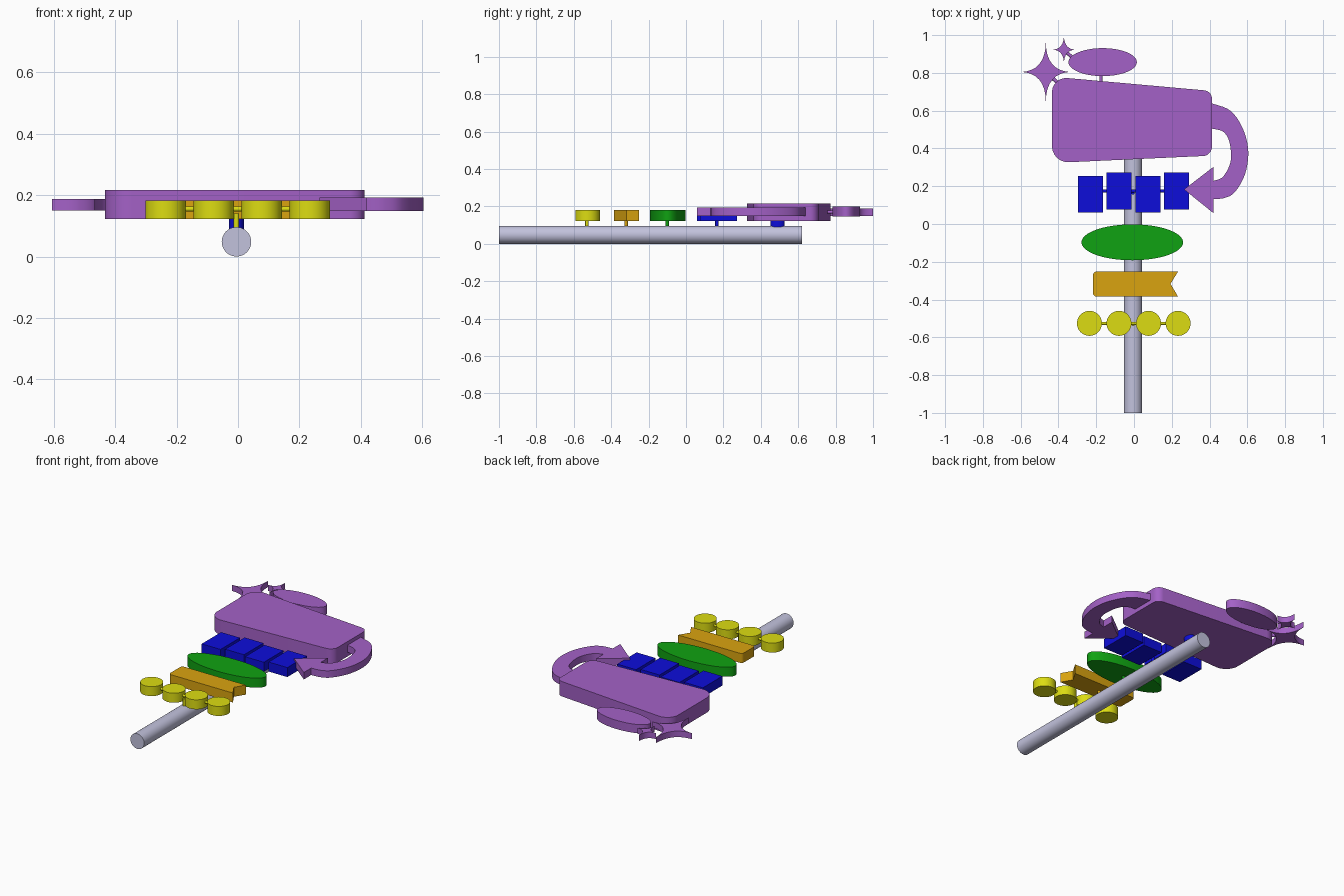
import bpy, bmesh, math
from mathutils import Vector

if "Cube" in bpy.data.objects:
    bpy.data.objects.remove(bpy.data.objects["Cube"])


def material(name, color):
    m = bpy.data.materials.new(name)
    m.diffuse_color = (*color, 1)
    m.use_nodes = True
    m.node_tree.nodes["Principled BSDF"].inputs["Base Color"].default_value = m.diffuse_color
    return m


YELLOW = material("yellow", (0.72, 0.72, 0.006))
ORANGE = material("orange", (0.70, 0.37, 0.005))
GREEN = material("green", (0.005, 0.36, 0.006))
BLUE = material("blue", (0.004, 0.004, 0.70))
PURPLE = material("purple", (0.37, 0.12, 0.57))
SILVER = material("silver", (0.54, 0.54, 0.72))


def finish(bm, name, mat):
    bmesh.ops.recalc_face_normals(bm, faces=bm.faces)
    me = bpy.data.meshes.new(name)
    bm.to_mesh(me)
    bm.free()
    ob = bpy.data.objects.new(name, me)
    bpy.context.collection.objects.link(ob)
    me.materials.append(mat)
    bpy.context.view_layer.objects.active = ob
    ob.select_set(True)
    bpy.ops.object.shade_smooth_by_angle(angle=math.radians(30))
    ob.select_set(False)
    return ob


def plate(name, pts, z0, z1, mat):
    bm = bmesh.new()
    face = bm.faces.new([bm.verts.new((x, y, z0)) for x, y in pts])
    ext = bmesh.ops.extrude_face_region(bm, geom=[face], use_keep_orig=True)
    top = [v for v in ext["geom"] if isinstance(v, bmesh.types.BMVert)]
    bmesh.ops.translate(bm, verts=top, vec=(0, 0, z1 - z0))
    return finish(bm, name, mat)


def rod(name, a, b, r, mat, segs=16):
    a, b = Vector(a), Vector(b)
    bm = bmesh.new()
    bmesh.ops.create_cone(bm, cap_ends=True, segments=segs, radius1=r, radius2=r, depth=(b - a).length)
    bm.transform((b - a).to_track_quat('Z', 'Y').to_matrix().to_4x4())
    bmesh.ops.translate(bm, verts=bm.verts, vec=(a + b) / 2)
    return finish(bm, name, mat)


def ellipse(cx, cy, rx, ry, n=64, power=1):
    # power 1 gives an ellipse, a high power gives a concave four-point star
    pts = []
    for i in range(n):
        c, s = math.cos(2 * math.pi * i / n), math.sin(2 * math.pi * i / n)
        pts.append((cx + rx * math.copysign(abs(c) ** power, c),
                    cy + ry * math.copysign(abs(s) ** power, s)))
    return pts


def rounded(corners, radii, n=8):
    out = []
    for i, r in enumerate(radii):
        p = Vector(corners[i])
        if r == 0:
            out.append(tuple(p))
            continue
        u = (Vector(corners[i - 1]) - p).normalized()
        v = (Vector(corners[(i + 1) % len(corners)]) - p).normalized()
        half = u.angle(v) / 2
        c = p + (u + v).normalized() * r / math.sin(half)
        d0 = p + u * r / math.tan(half) - c
        d1 = p + v * r / math.tan(half) - c
        for k in range(n + 1):
            d = d0.lerp(d1, k / n).normalized() * r
            out.append(tuple(c + d))
    return out


def spline(pts, n=5):
    # Catmull-Rom curve through the points
    p = [Vector(q) for q in pts]
    p = [2 * p[0] - p[1]] + p + [2 * p[-1] - p[-2]]
    out = []
    for i in range(1, len(p) - 2):
        a, b, c, d = p[i - 1:i + 3]
        for k in range(n):
            t = k / n
            out.append(tuple(0.5 * (2 * b + (c - a) * t + (2 * a - 5 * b + 4 * c - d) * t * t
                                    + (3 * b - a - 3 * c + d) * t ** 3)))
    return out + [tuple(p[-2])]


CX = -0.005
Z0, Z1, ZM = 0.122, 0.182, 0.155

# handle shaft
rod("shaft", (CX, -1, 0.048), (CX, 0.62, 0.048), 0.048, SILVER, 48)

# pegs lifting each row off the shaft
for name, y, mat in (("yellow_peg", -0.53, YELLOW), ("orange_peg", -0.32, ORANGE),
                     ("green_peg", -0.1, GREEN), ("blue_peg", 0.165, BLUE)):
    rod(name, (CX, y, 0.08), (CX, y, 0.14), 0.009, mat)
plate("board_mount", ellipse(CX, 0.49, 0.025, 0.037, 32), 0.08, 0.13, BLUE)

# row of yellow discs
for i in range(4):
    plate(f"yellow_disc_{i}", ellipse(-0.236 + 0.1565 * i, -0.526, 0.066, 0.066, 48), Z0, Z1, YELLOW)
rod("disc_link", (-0.23, -0.526, ZM), (0.23, -0.526, ZM), 0.008, YELLOW)

# orange ribbon with notched end
plate("ribbon", rounded([(-0.217, -0.384), (0.233, -0.384), (0.193, -0.317), (0.233, -0.252),
                         (-0.217, -0.252)], [0.018, 0, 0, 0, 0.018]), Z0, Z1, ORANGE)

# green oval
plate("oval", ellipse(-0.009, -0.097, 0.269, 0.095), Z0, Z1, GREEN)

# staggered blue tiles
for i in range(4):
    x, y = -0.296 + 0.1517 * i, 0.06 + 0.018 * (i % 2)
    plate(f"blue_tile_{i}", [(x, y), (x + 0.132, y), (x + 0.132, y + 0.194), (x, y + 0.194)], Z0, Z1, BLUE)
rod("tile_link", (-0.23, 0.174, ZM), (0.22, 0.174, ZM), 0.008, BLUE)

# main purple board
plate("board", rounded([(-0.434, 0.323), (0.413, 0.362), (0.413, 0.704), (-0.434, 0.78)],
                       [0.085, 0.05, 0.045, 0.075]), Z0, 0.216, PURPLE)

# curved arrow
outer = spline([(0.40, 0.643), (0.51, 0.60), (0.577, 0.503), (0.605, 0.386), (0.588, 0.265),
                (0.535, 0.17), (0.48, 0.138), (0.42, 0.132)])
inner = spline([(0.42, 0.228), (0.47, 0.249), (0.508, 0.317), (0.513, 0.381), (0.50, 0.45),
                (0.466, 0.492), (0.40, 0.507)])
plate("arrow", outer + [(0.42, 0.058), (0.265, 0.183), (0.42, 0.302)] + inner, 0.149, 0.193, PURPLE)

# top oval and its stem
plate("top_oval", ellipse(-0.166, 0.857, 0.181, 0.074), 0.145, 0.20, PURPLE)
rod("oval_stem", (-0.175, 0.74, 0.17), (-0.175, 0.80, 0.17), 0.008, PURPLE)

# sparkles and their links
plate("large_sparkle", ellipse(-0.467, 0.805, 0.139, 0.163, 48, 4), 0.15, 0.188, PURPLE)
plate("small_sparkle", ellipse(-0.371, 0.923, 0.064, 0.077, 48, 4), 0.15, 0.188, PURPLE)
rod("large_sparkle_link", (-0.46, 0.80, 0.169), (-0.38, 0.725, 0.169), 0.01, PURPLE)
rod("small_sparkle_link", (-0.371, 0.92, 0.169), (-0.30, 0.86, 0.169), 0.009, PURPLE)
